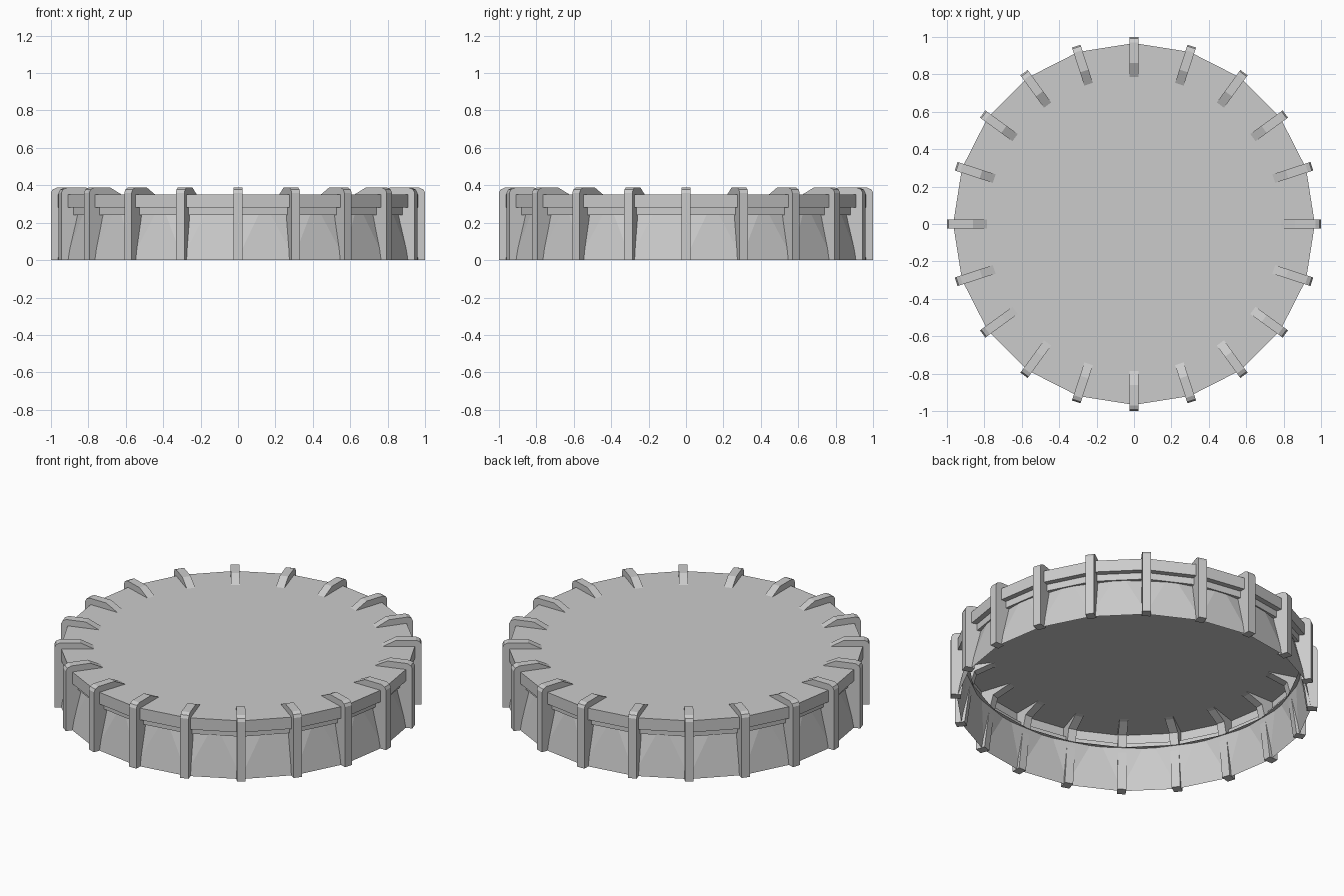
import bpy, bmesh
from math import sin, cos, radians

if "Cube" in bpy.data.objects:
    bpy.data.objects.remove(bpy.data.objects["Cube"])

SIDES = 20
STEP = 360 / SIDES


def finish(name, bm):
    mesh = bpy.data.meshes.new(name)
    bm.to_mesh(mesh)
    bm.free()
    ob = bpy.data.objects.new(name, mesh)
    bpy.context.collection.objects.link(ob)
    return ob


def polar(bm, r, deg, z):
    return bm.verts.new((r * cos(radians(deg)), r * sin(radians(deg)), z))


def ring(bm, r, z):
    return [polar(bm, r, i * STEP, z) for i in range(SIDES)]


def bridge(bm, lo, hi):
    for i in range(SIDES):
        j = (i + 1) % SIDES
        bm.faces.new((lo[i], lo[j], hi[j], hi[i]))


# Top deck with its overhanging rim and stepped band (open underneath)
bm = bmesh.new()
rings = [ring(bm, r, z) for r, z in
         ((0.905, 0.24), (0.935, 0.24), (0.935, 0.28), (0.967, 0.28), (0.967, 0.35))]
for lo, hi in zip(rings, rings[1:]):
    bridge(bm, lo, hi)
bm.faces.new(rings[-1])
finish("deck_and_rim", bm)

# Leaning wall: corners at the foot spread into triangular facets at the top
bm = bmesh.new()
foot = ring(bm, 0.967, 0)
low = ring(bm, 0.965, 0.012)
bridge(bm, foot, low)
left, right = [], []
for i in range(SIDES):
    mid = (i + 0.5) * STEP
    left.append(polar(bm, 0.915, mid - 2, 0.245))
    right.append(polar(bm, 0.915, mid + 2, 0.245))
for i in range(SIDES):
    j = (i + 1) % SIDES
    bm.faces.new((low[i], low[j], right[i], left[i]))
    bm.faces.new((low[i], left[i], right[i - 1]))
finish("wall", bm)

# Hooked ribs around the edge, extruded from one side profile
PROFILE = [(1.0, 0), (1.0, 0.36), (0.992, 0.377), (0.97, 0.387), (0.86, 0.387),
           (0.78, 0.347), (0.80, 0.343), (0.89, 0.31), (0.915, 0.22), (0.945, 0)]
HALF = 0.024
bm = bmesh.new()
for i in range(SIDES):
    a = radians(i * STEP)
    c, s = cos(a), sin(a)
    sides = [[bm.verts.new((r * c - t * s, r * s + t * c, z)) for r, z in PROFILE]
             for t in (-HALF, HALF)]
    bm.faces.new(sides[0])
    bm.faces.new(sides[1][::-1])
    for k in range(len(PROFILE)):
        bm.faces.new((sides[0][k - 1], sides[1][k - 1], sides[1][k], sides[0][k]))
bmesh.ops.recalc_face_normals(bm, faces=bm.faces)
finish("ribs", bm)
